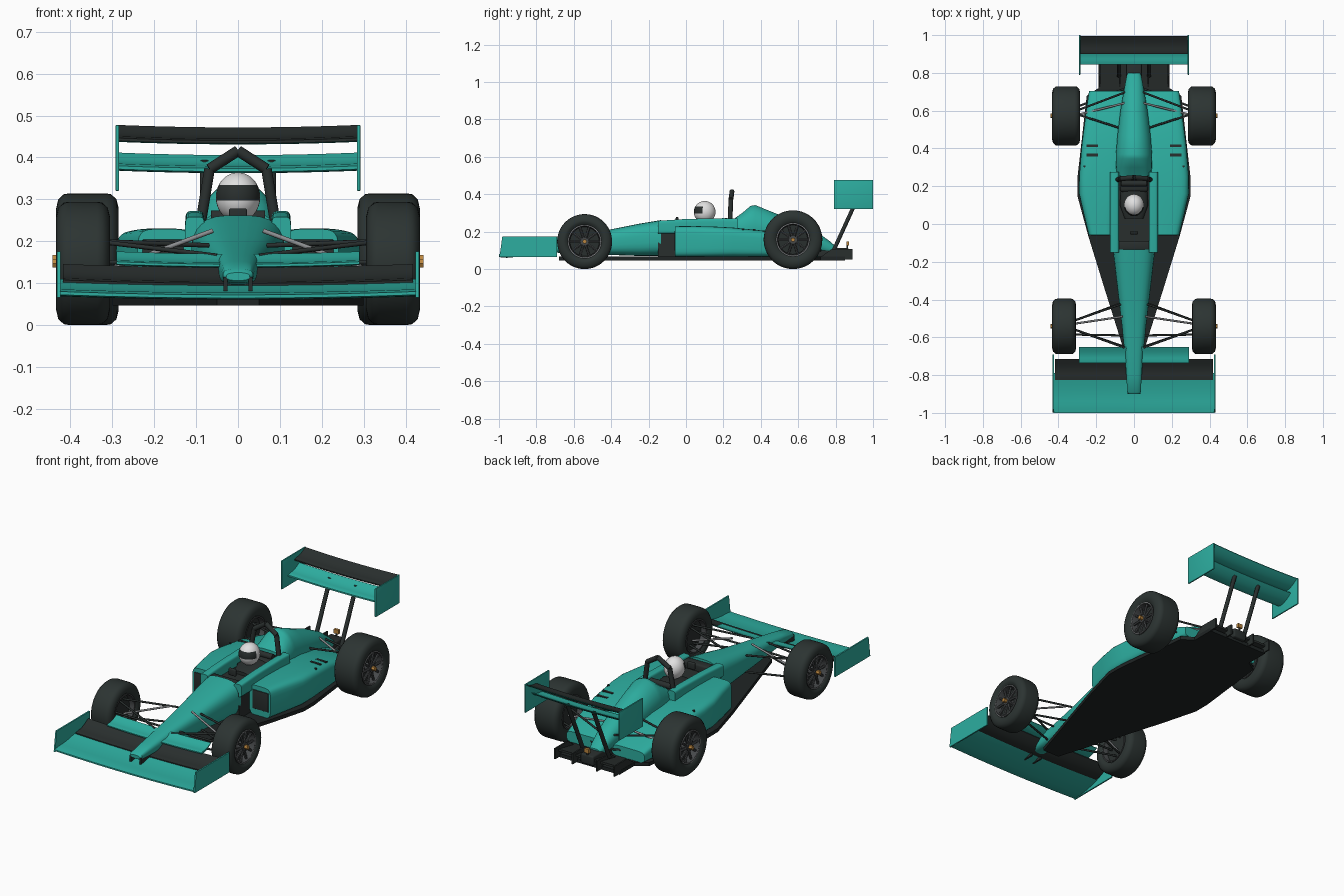
import bpy, bmesh, math
from mathutils import Vector, Matrix

if "Cube" in bpy.data.objects:
    bpy.data.objects.remove(bpy.data.objects["Cube"])

def mat(name, c):
    m = bpy.data.materials.new(name)
    m.diffuse_color = (*c, 1)
    m.use_nodes = True
    m.node_tree.nodes["Principled BSDF"].inputs["Base Color"].default_value = m.diffuse_color
    return m

TEAL = mat("teal paint", (0.026, 0.42, 0.35))
DARK = mat("dark carbon", (0.022, 0.028, 0.027))
FLOOR = mat("black floor", (0.014, 0.018, 0.018))
TYRE = mat("tyre rubber", (0.025, 0.034, 0.032))
RIM = mat("rim grey", (0.06, 0.065, 0.068))
STEEL = mat("steel grey", (0.26, 0.27, 0.28))
WHITE = mat("helmet white", (0.75, 0.75, 0.75))
GOLD = mat("gold", (0.5, 0.24, 0.05))

def finish(name, bm, *mats, rule=None, angle=35):
    bmesh.ops.recalc_face_normals(bm, faces=bm.faces)
    bm.normal_update()
    if rule:
        for f in bm.faces:
            f.material_index = rule(f)
    me = bpy.data.meshes.new(name)
    bm.to_mesh(me)
    bm.free()
    for m in mats:
        me.materials.append(m)
    me.shade_smooth()
    me.set_sharp_from_angle(angle=math.radians(angle))
    ob = bpy.data.objects.new(name, me)
    bpy.context.collection.objects.link(ob)
    return ob

def skin(name, rings, *mats, caps=True, loop=False, **kw):
    """Join equal closed rings of points into one surface."""
    bm = bmesh.new()
    vs = [[bm.verts.new(p) for p in r] for r in rings]
    n = len(vs[0])
    pairs = list(zip(vs, vs[1:])) + ([(vs[-1], vs[0])] if loop else [])
    for a, b in pairs:
        for i in range(n):
            bm.faces.new((a[i], a[(i + 1) % n], b[(i + 1) % n], b[i]))
    if caps and not loop:
        bm.faces.new(vs[0])
        bm.faces.new(vs[-1])
    return finish(name, bm, *mats, **kw)

def shell(name, sections, m, n=28):
    """Loft of superellipses: (y, x min, x max, z min, z max, exponent)."""
    rings = []
    for y, x0, x1, z0, z1, e in sections:
        r = []
        for i in range(n):
            t = 2 * math.pi * (i + 0.5) / n
            c, s = math.cos(t), math.sin(t)
            r.append(((x0 + x1) / 2 + (x1 - x0) / 2 * math.copysign(abs(c) ** (2 / e), c), y,
                      (z0 + z1) / 2 + (z1 - z0) / 2 * math.copysign(abs(s) ** (2 / e), s)))
        rings.append(r)
    return skin(name, rings, m)

def box(name, lo, hi, m, bevel=0.0):
    lo, hi = Vector(lo), Vector(hi)
    bm = bmesh.new()
    bmesh.ops.create_cube(bm, size=1)
    for v in bm.verts:
        v.co = (lo + hi) / 2 + v.co * (hi - lo)
    if bevel:
        bmesh.ops.bevel(bm, geom=bm.edges[:], offset=bevel, segments=3, profile=0.5, affect='EDGES')
    return finish(name, bm, m)

def prism(name, pts, axis, a, b, m):
    """Extrude a 2D outline along x (points are y,z) or z (points are x,y)."""
    put = (lambda p, h: (h, p[0], p[1])) if axis == 'x' else (lambda p, h: (p[0], p[1], h))
    return skin(name, [[put(p, h) for p in pts] for h in (a, b)], m)

def rod(name, a, b, r, m, n=10, flat=1.0):
    a, b = Vector(a), Vector(b)
    q = (b - a).to_track_quat('Z', 'Y')
    ring = [q @ Vector((r * math.cos(2 * math.pi * i / n), flat * r * math.sin(2 * math.pi * i / n), 0))
            for i in range(n)]
    return skin(name, [[a + p for p in ring], [b + p for p in ring]], m, angle=50)

def wing(name, half, y0, z0, y1, z1, thick, sag, *mats, rule=None, n=10):
    """Cambered blade spanning x, drooping slightly in the middle."""
    top, low = [], []
    for i in range(n + 1):
        t = i / n
        y, z = y0 + (y1 - y0) * t, z0 + (z1 - z0) * t - 0.3 * (z1 - z0) * math.sin(math.pi * t)
        h = thick * (1 - t) ** 0.6 * min(1, t * 4 + 0.3) / 2 + 0.0015
        top.append((y, z + h))
        low.append((y, z - h))
    prof = top + low[::-1]
    rings = []
    for k in range(17):
        x = half * (k / 8 - 1)
        rings.append([(x, y, z - sag * (1 - (x / half) ** 2)) for y, z in prof])
    return skin(name, rings, *mats, rule=rule)

# Floor and diffuser
half = [(0.05, -0.68), (0.155, -0.345), (0.243, -0.06), (0.3, 0.15), (0.3, 0.24),
        (0.25, 0.68), (0.187, 0.72), (0.187, 0.85)]
prism("floor", half + [(-x, y) for x, y in half[::-1]], 'z', 0.046, 0.066, FLOOR)
prism("diffuser_ramp", [(0.68, 0.06), (0.86, 0.095), (0.86, 0.083), (0.7, 0.05)], 'x', -0.185, 0.185, DARK)
for x in (-0.182, -0.075, 0.075, 0.182):
    prism("diffuser_fin", [(0.7, 0.05), (0.89, 0.05), (0.89, 0.108), (0.78, 0.108)], 'x', x - 0.004, x + 0.004, DARK)
box("gearbox", (-0.04, 0.68, 0.06), (0.04, 0.87, 0.113), DARK, 0.008)
box("rear_light", (-0.014, 0.858, 0.125), (0.014, 0.872, 0.148), GOLD)
rod("rear_light_stalk", (0, 0.862, 0.1), (0, 0.862, 0.13), 0.005, DARK)

# Nose and front tub
shell("nose", [(y, -w, w, a, b, e) for y, w, a, b, e in (
    (-0.9, 0.028, 0.106, 0.125, 2.5), (-0.89, 0.036, 0.1, 0.134, 2.8), (-0.8, 0.041, 0.095, 0.152, 3),
    (-0.7, 0.048, 0.088, 0.168, 3), (-0.55, 0.063, 0.08, 0.19, 3), (-0.4, 0.081, 0.075, 0.213, 3),
    (-0.25, 0.099, 0.07, 0.243, 3), (-0.135, 0.112, 0.07, 0.262, 3))], TEAL)

# Cockpit
box("tub", (-0.11, -0.15, 0.066), (0.11, 0.28, 0.212), DARK)
box("seat_back", (-0.075, 0.17, 0.2), (0.075, 0.27, 0.25), DARK, 0.015)
rod("headrest", (-0.065, 0.215, 0.258), (0.065, 0.215, 0.258), 0.016, DARK, 14)
box("dashboard", (-0.085, -0.14, 0.2), (0.085, -0.09, 0.25), DARK, 0.01)
box("steering_wheel", (-0.022, -0.055, 0.24), (0.022, -0.04, 0.278), DARK, 0.005)
for s in (-1, 1):
    xs = sorted((s * 0.08, s * 0.126))
    shell("cockpit_side", [(y, *xs, 0.19, z, 5) for y, z in
                           ((-0.15, 0.258), (0.0, 0.268), (0.2, 0.272), (0.275, 0.27))], TEAL)

# Engine cover with raised spine
shell("engine_cover", [(y, -w, w, a, b, e) for y, w, a, b, e in (
    (0.255, 0.088, 0.1, 0.268, 4), (0.3, 0.096, 0.1, 0.3, 2.6), (0.345, 0.097, 0.1, 0.338, 2.1),
    (0.37, 0.096, 0.1, 0.343, 2), (0.47, 0.088, 0.095, 0.302, 2), (0.6, 0.072, 0.09, 0.25, 2),
    (0.7, 0.055, 0.085, 0.2, 2.2), (0.77, 0.042, 0.08, 0.148, 2.5), (0.8, 0.034, 0.08, 0.122, 2.5))], TEAL)

# Sidepods, intakes and vents
for s in (-1, 1):
    shell("sidepod", [(y, *sorted((s * a, s * b)), 0.064, z, 5) for y, a, b, z in (
        (-0.058, 0.11, 0.24, 0.229), (0.05, 0.1, 0.266, 0.23), (0.16, 0.08, 0.291, 0.227),
        (0.25, 0.06, 0.291, 0.222), (0.42, 0.05, 0.277, 0.205), (0.58, 0.045, 0.256, 0.17),
        (0.705, 0.04, 0.238, 0.125))], TEAL)
    xs = sorted((s * 0.13, s * 0.228))
    box("sidepod_intake", (xs[0], -0.062, 0.1), (xs[1], -0.056, 0.204), DARK, 0.002)
    xs = sorted((s * 0.19, s * 0.252))
    for y, z in ((0.365, 0.211), (0.415, 0.205)):
        box("sidepod_vent", (xs[0], y - 0.007, z - 0.006), (xs[1], y + 0.007, z + 0.002), DARK)
    rod("sidepod_cap", (s * 0.262, 0.305, 0.2), (s * 0.262, 0.305, 0.217), 0.006, DARK)

# Roll hoop
hoop = [(-0.088, 0.235, 0.25), (-0.068, 0.24, 0.372), (0, 0.246, 0.416), (0.068, 0.24, 0.372), (0.088, 0.235, 0.25)]
for a, b in zip(hoop, hoop[1:]):
    rod("roll_hoop", a, b, 0.013, DARK, 12)

# Helmet with visor band
bm = bmesh.new()
bmesh.ops.create_uvsphere(bm, u_segments=32, v_segments=24, radius=1)
for v in bm.verts:
    v.co = Vector((v.co.x * 0.053, v.co.y * 0.058 + 0.1, v.co.z * 0.059 + 0.305))
def visor(f):
    c = f.calc_center_median()
    return int(c.y < 0.092 and 0.296 < c.z < 0.333)
finish("helmet", bm, WHITE, DARK, rule=visor)
shell("driver_shoulders", [(y, -w, w, 0.19, z, 2.5) for y, w, z in ((0.03, 0.05, 0.23), (0.1, 0.075, 0.25), (0.18, 0.07, 0.245))], DARK)

# Front wing
wing("front_wing_main", 0.425, -1.0, 0.076, -0.79, 0.108, 0.016, 0.008, TEAL)
wing("front_wing_flap", 0.418, -0.825, 0.104, -0.715, 0.144, 0.012, 0.008, DARK)
wing("front_wing_upper", 0.29, -0.735, 0.148, -0.65, 0.174, 0.01, 0.006, TEAL)
for s in (-1, 1):
    prism("front_endplate", [(-0.997, 0.065), (-0.69, 0.065), (-0.69, 0.175), (-0.982, 0.175)],
          'x', s * 0.424, s * 0.432, TEAL)
    box("nose_pylon", (s * 0.03 - 0.005, -0.9, 0.075), (s * 0.03 + 0.005, -0.8, 0.115), DARK)

# Rear wing
wing("rear_wing_main", 0.288, 0.845, 0.376, 0.945, 0.41, 0.016, 0.006, TEAL)
wing("rear_wing_flap", 0.288, 0.9, 0.443, 0.995, 0.476, 0.012, 0.006, TEAL, DARK,
     rule=lambda f: int(f.normal.z > 0 or f.normal.y < -0.6))
for s in (-1, 1):
    box("rear_endplate", (s * 0.288 - 0.004, 0.79, 0.32), (s * 0.288 + 0.004, 1.0, 0.477), TEAL, 0.002)
    rod("rear_wing_strut", (s * 0.08, 0.785, 0.09), (s * 0.08, 0.922, 0.39), 0.011, DARK)

# Wheels: revolve (offset from outer face, radius) profiles about the axle
def lathe(name, s, xo, y, z, prof, m, n=48):
    rings = []
    for i in range(n):
        t = 2 * math.pi * i / n
        rings.append([(s * (xo - d), y + r * math.cos(t), z + r * math.sin(t)) for d, r in prof])
    return skin(name, rings, m, loop=True)

def wheel(tag, s, y, R, w, xo=0.434):
    q = 0.09
    lathe(tag + "_tyre", s, xo, y, R, [(0.012, q), (0.002, q + 0.012), (0, R - 0.035), (0.005, R - 0.014),
          (0.018, R - 0.002), (0.03, R), (w - 0.03, R), (w - 0.018, R - 0.002), (w - 0.005, R - 0.014),
          (w, R - 0.035), (w - 0.002, q + 0.012), (w - 0.012, q)], TYRE)
    lathe(tag + "_rim", s, xo, y, R, [(0.008, q), (0.008, q - 0.007), (0.03, q - 0.012),
          (w - 0.03, q - 0.012), (w - 0.008, q - 0.007), (w - 0.008, q)], RIM)
    lathe(tag + "_rim_edge", s, xo, y, R, [(0.006, q - 0.001), (0.006, q - 0.005), (0.011, q - 0.005), (0.011, q - 0.001)], STEEL)
    axle = lambda d: (s * (xo - d), y, R)
    rod(tag + "_brake_disc", axle(0.045), axle(w - 0.035), 0.079, DARK, 32)
    rod(tag + "_hub", axle(0.01), axle(0.05), 0.022, RIM, 20)
    rod(tag + "_nut", axle(-0.009), axle(0.02), 0.012, GOLD, 6)
    for k in range(10):
        t = 2 * math.pi * k / 10
        d = Vector((0, math.cos(t), math.sin(t)))
        rod(tag + "_spoke", Vector(axle(0.02)) + d * 0.015, Vector(axle(0.022)) + d * 0.083, 0.007, RIM, 6)

for s in (-1, 1):
    wheel("front", s, -0.542, 0.147, 0.128)
    wheel("rear", s, 0.572, 0.157, 0.149)
    # Wishbones, track rods and push rods
    for a, b, m in (((0.34, -0.52, 0.2), (0.07, -0.425, 0.19), DARK), ((0.34, -0.55, 0.2), (0.05, -0.655, 0.165), DARK),
                    ((0.34, -0.52, 0.1), (0.07, -0.42, 0.1), DARK), ((0.34, -0.55, 0.1), (0.05, -0.65, 0.1), DARK),
                    ((0.34, -0.585, 0.15), (0.05, -0.59, 0.15), DARK), ((0.33, -0.53, 0.125), (0.06, -0.49, 0.225), STEEL),
                    ((0.33, 0.59, 0.2), (0.04, 0.7, 0.17), DARK), ((0.33, 0.59, 0.2), (0.05, 0.5, 0.2), DARK),
                    ((0.33, 0.61, 0.11), (0.04, 0.72, 0.1), DARK), ((0.33, 0.57, 0.13), (0.05, 0.64, 0.2), STEEL)):
        rod("suspension_rod", (s * a[0], *a[1:]), (s * b[0], *b[1:]), 0.0055, m, 8)
